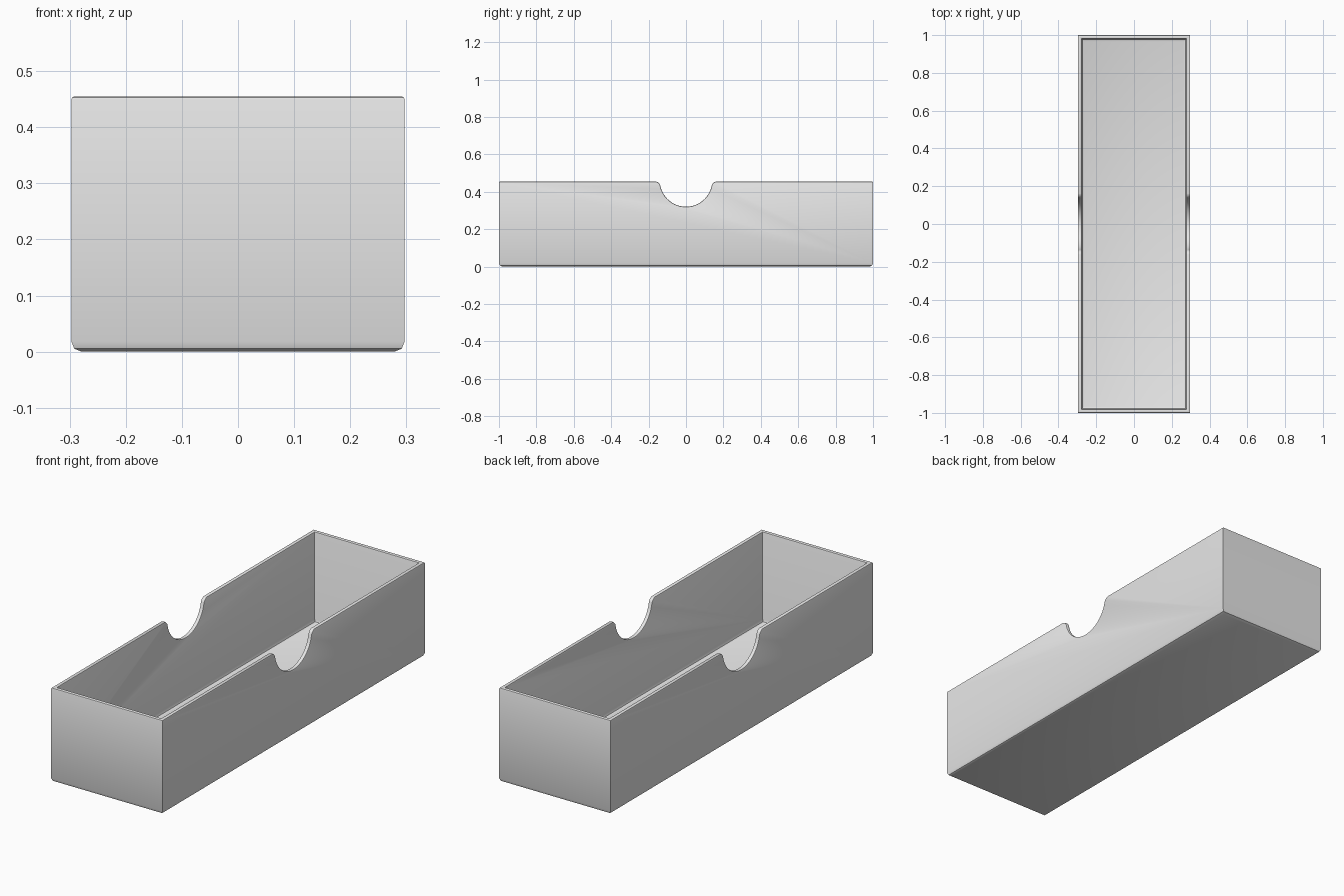
import bpy, bmesh
from math import sin, cos, atan2, radians, sqrt, pi

if "Cube" in bpy.data.objects:
    bpy.data.objects.remove(bpy.data.objects["Cube"], do_unlink=True)

W, L, H = 0.594, 2.0, 0.455     # outer size
WALL, RIM = 0.02, 0.006         # wall thickness, rim rounding

grey = bpy.data.materials.new("plain grey")
grey.use_nodes = True
grey.diffuse_color = (0.8, 0.8, 0.8, 1)
grey.node_tree.nodes["Principled BSDF"].inputs["Base Color"].default_value = (0.8, 0.8, 0.8, 1)


def add_object(name, bm):
    bmesh.ops.recalc_face_normals(bm, faces=bm.faces)
    mesh = bpy.data.meshes.new(name)
    bm.to_mesh(mesh)
    bm.free()
    obj = bpy.data.objects.new(name, mesh)
    bpy.context.collection.objects.link(obj)
    mesh.materials.append(grey)
    return obj


def block(name, w, l, z0, z1, rounding):
    """Box whose bottom edges are rounded."""
    bm = bmesh.new()
    bmesh.ops.create_cube(bm, size=1)
    for v in bm.verts:
        v.co = (v.co.x * w, v.co.y * l, z0 if v.co.z < 0 else z1)
    low = [e for e in bm.edges if all(v.co.z == min(z0, z1) or abs(v.co.z - z0) < 1e-5 for v in e.verts)]
    bmesh.ops.bevel(bm, geom=low, offset=rounding, segments=2, profile=0.5, affect='EDGES')
    return add_object(name, bm)


def notch_profile():
    """Finger notch: a round scoop whose lips flare into the rim."""
    r, cz, lip = 0.14, 0.46, 0.03
    lz = H - lip
    ly = sqrt((r + lip) ** 2 - (cz - lz) ** 2)
    join = atan2(cz - lz, -ly) % (2 * pi)      # from lip centre to scoop centre
    start = radians(110)
    half = []
    ty, tz = ly + lip * cos(start), lz + lip * sin(start)
    half.append((ty + 0.1 * sin(start), H + 0.3))
    half.append((ty + 0.1 * sin(start), tz - 0.1 * cos(start)))
    for i in range(6):                          # lip
        a = start + (join - start) * i / 5
        half.append((ly + lip * cos(a), lz + lip * sin(a)))
    a0 = atan2(lz - cz, ly)
    for i in range(1, 13):                      # scoop, down to its lowest point
        a = a0 + (-pi / 2 - a0) * i / 12
        half.append((r * cos(a), cz + r * sin(a)))
    return half + [(-y, z) for y, z in reversed(half[:-1])]


# Outer body and the shapes removed from it
tray = block("open_tray", W, L, 0, H, 0.018)
hollow = block("hollow_cutter", W - 2 * WALL, L - 2 * WALL, WALL, H + 0.2, 0.014)

bm = bmesh.new()
face = bm.faces.new([bm.verts.new((-0.5, y, z)) for y, z in notch_profile()])
side = bmesh.ops.extrude_face_region(bm, geom=[face])
bmesh.ops.translate(bm, vec=(1, 0, 0),
                    verts=[g for g in side["geom"] if isinstance(g, bmesh.types.BMVert)])
notch = add_object("notch_cutter", bm)

bpy.context.view_layer.objects.active = tray
tray.select_set(True)
for cutter in (hollow, notch):
    cutter.hide_render = True
    mod = tray.modifiers.new(cutter.name, 'BOOLEAN')
    mod.operation, mod.solver, mod.object = 'DIFFERENCE', 'EXACT', cutter
    bpy.ops.object.modifier_apply(modifier=mod.name)
    bpy.data.objects.remove(cutter, do_unlink=True)

# Soften the rim and the notch edges
bm = bmesh.new()
bm.from_mesh(tray.data)
bmesh.ops.remove_doubles(bm, verts=bm.verts, dist=1e-5)
bmesh.ops.dissolve_limit(bm, angle_limit=radians(1), verts=bm.verts, edges=bm.edges)
rim = [e for e in bm.edges
       if len(e.link_faces) == 2 and e.calc_face_angle() > 1
       and min(v.co.z for v in e.verts) > 0.25]
bmesh.ops.bevel(bm, geom=rim, offset=RIM, segments=2, profile=0.5,
                affect='EDGES', clamp_overlap=False)
bm.to_mesh(tray.data)
bm.free()
bpy.ops.object.shade_smooth_by_angle(angle=radians(30))
